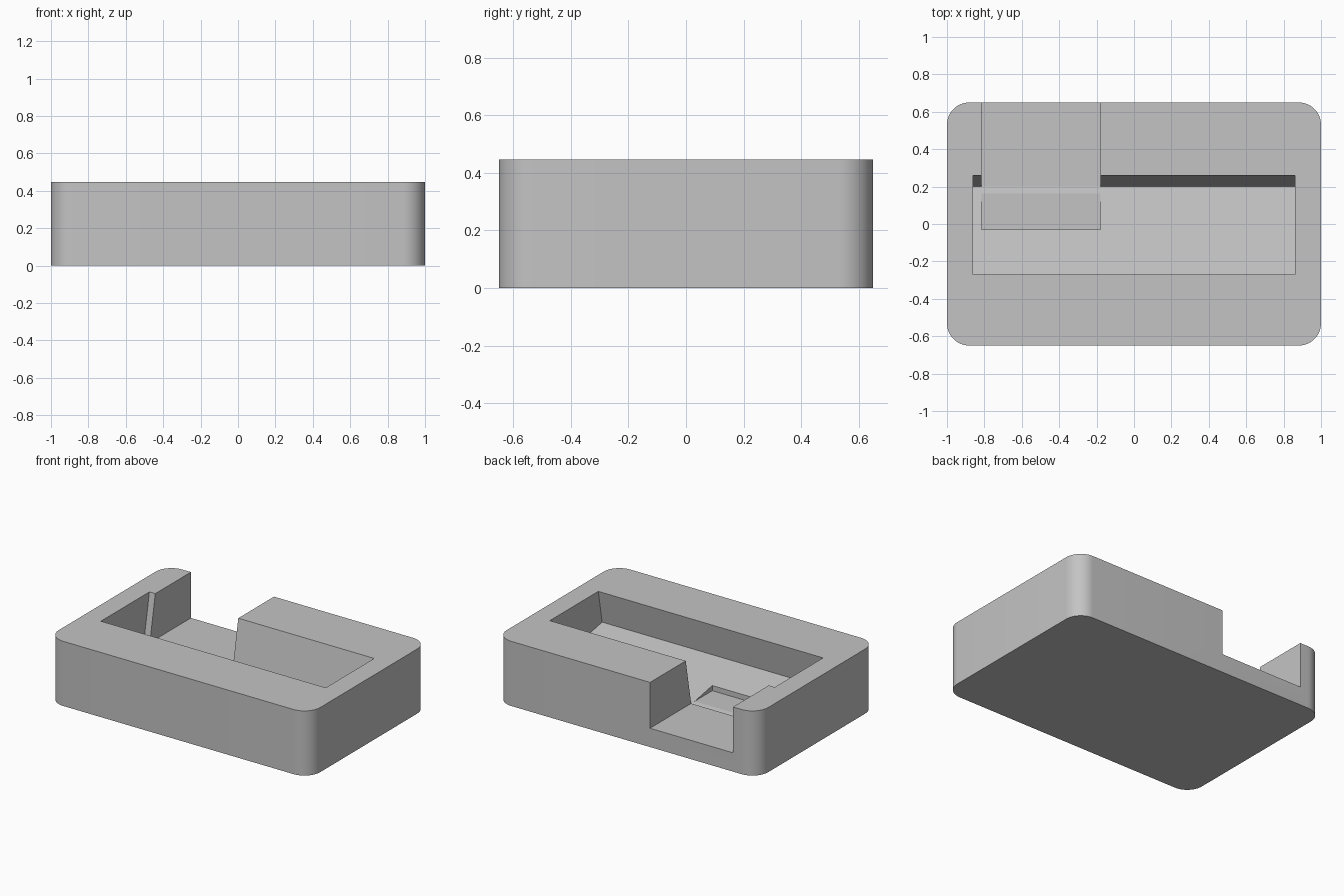
import bpy
import bmesh
import math
from mathutils import Vector

cube = bpy.data.objects.get("Cube")
if cube:
    bpy.data.objects.remove(cube, do_unlink=True)

HALF_X, HALF_Y, HEIGHT, RADIUS = 1.0, 0.65, 0.447, 0.12
TILT = math.radians(10.5)

grey = bpy.data.materials.new("plain grey")
grey.use_nodes = True
colour = (0.55, 0.55, 0.55, 1)
grey.diffuse_color = colour
grey.node_tree.nodes["Principled BSDF"].inputs["Base Color"].default_value = colour


def prism(name, outline, offset):
    """Extrude a flat outline of 3D points along an offset."""
    bm = bmesh.new()
    face = bm.faces.new([bm.verts.new(p) for p in outline])
    ext = bmesh.ops.extrude_face_region(bm, geom=[face])
    moved = [v for v in ext["geom"] if isinstance(v, bmesh.types.BMVert)]
    bmesh.ops.translate(bm, verts=moved, vec=offset)
    bmesh.ops.recalc_face_normals(bm, faces=bm.faces)
    mesh = bpy.data.meshes.new(name)
    bm.to_mesh(mesh)
    bm.free()
    mesh.materials.append(grey)
    obj = bpy.data.objects.new(name, mesh)
    bpy.context.collection.objects.link(obj)
    return obj


# Block with rounded upright corners
STEPS = 12
outline = []
for i, (sx, sy) in enumerate([(1, 1), (-1, 1), (-1, -1), (1, -1)]):
    for k in range(STEPS + 1):
        a = math.pi / 2 * (i + k / STEPS)
        outline.append((sx * (HALF_X - RADIUS) + RADIUS * math.cos(a),
                        sy * (HALF_Y - RADIUS) + RADIUS * math.sin(a), 0))
block = prism("stand_block", outline, (0, 0, HEIGHT))

# Leaning slot: a tilted rectangle swept across the width
up = Vector((0, math.sin(TILT), math.cos(TILT)))
front = Vector((0, -math.cos(TILT), math.sin(TILT)))
heel = Vector((-0.86, 0.2, 0.123))
width = 0.53 * math.cos(TILT)
toe = heel + front * width
slot = prism("slot_cutter", [heel, toe, toe + up, heel + up], (1.72, 0, 0))

# Flat-floored notch open to the back
notch = prism("notch_cutter",
              [(-0.815, -0.03, 0.13), (-0.18, -0.03, 0.13),
               (-0.18, 1, 0.13), (-0.815, 1, 0.13)], (0, 0, 1))

# Cut both openings
bpy.ops.object.select_all(action="DESELECT")
block.select_set(True)
bpy.context.view_layer.objects.active = block
for cutter in (slot, notch):
    cutter.hide_render = True
    mod = block.modifiers.new(cutter.name, "BOOLEAN")
    mod.operation = "DIFFERENCE"
    mod.solver = "EXACT"
    mod.object = cutter
    bpy.ops.object.modifier_apply(modifier=mod.name)
    bpy.data.objects.remove(cutter, do_unlink=True)

# Smooth corners, crisp edges; the shallow floor crease stays crisp too
bpy.ops.object.shade_smooth_by_angle(angle=math.radians(9))
